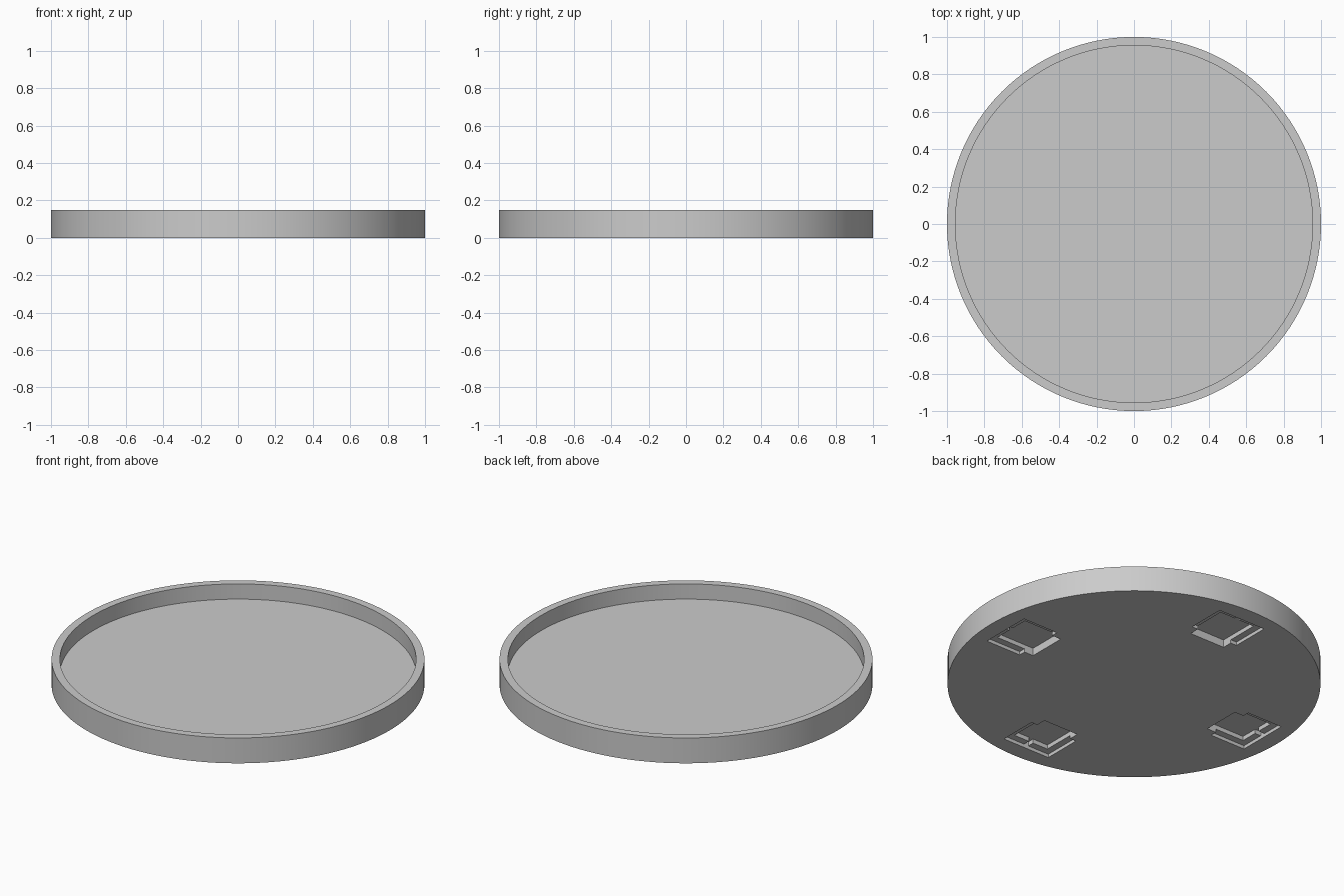
import bpy
import bmesh
import math
from mathutils import Matrix, Vector

cube = bpy.data.objects.get("Cube")
if cube:
    bpy.data.objects.remove(cube, do_unlink=True)

SIDES = 128
HEIGHT, FLOOR = 0.15, 0.06
OUTER, INNER = 1.0, 0.955


def make_object(name, bm):
    mesh = bpy.data.meshes.new(name)
    bmesh.ops.recalc_face_normals(bm, faces=bm.faces)
    bm.to_mesh(mesh)
    bm.free()
    obj = bpy.data.objects.new(name, mesh)
    bpy.context.collection.objects.link(obj)
    return obj


def pocket_cutter(name, r_in, r_out, half_width, depth):
    """Four boxes, one on each side of the base, reaching up to the depth."""
    bm = bmesh.new()
    below = 0.1
    size = Vector((r_out - r_in, 2 * half_width, depth + below))
    centre = Vector(((r_in + r_out) / 2, 0, (depth - below) / 2))
    for k in range(4):
        matrix = (Matrix.Rotation(k * math.pi / 2, 4, "Z")
                  @ Matrix.Translation(centre) @ Matrix.Diagonal(size.to_4d()))
        bmesh.ops.create_cube(bm, size=1, matrix=matrix)
    obj = make_object(name, bm)
    obj.hide_render = True
    return obj


# Round tray: a profile spun around the z axis
profile = [(0, 0), (OUTER, 0), (OUTER, HEIGHT), (INNER, HEIGHT), (INNER, FLOOR), (0, FLOOR)]
bm = bmesh.new()
verts = [bm.verts.new((r, 0, z)) for r, z in profile]
edges = [bm.edges.new(pair) for pair in zip(verts, verts[1:])]
bmesh.ops.spin(bm, geom=verts + edges, cent=(0, 0, 0), axis=(0, 0, 1),
               angle=math.tau, steps=SIDES, use_merge=True)
bmesh.ops.remove_doubles(bm, verts=bm.verts, dist=0.0001)
flat = [e for e in bm.edges if len(e.link_faces) == 2
        and any(v.co.xy.length < 0.001 for v in e.verts)]
bmesh.ops.dissolve_edges(bm, edges=flat, use_verts=True)
tray = make_object("round_tray", bm)

# Stepped pockets in the underside: wide ledge, deep seat and small outer notch
cutters = [
    pocket_cutter("wide_ledge_cutter", 0.67, 0.90, 0.155, 0.02),
    pocket_cutter("deep_seat_cutter", 0.61, 0.86, 0.115, 0.045),
    pocket_cutter("notch_cutter", 0.85, 0.90, 0.015, 0.045),
]
bpy.ops.object.select_all(action="DESELECT")
tray.select_set(True)
bpy.context.view_layer.objects.active = tray
for cutter in cutters:
    mod = tray.modifiers.new(cutter.name, "BOOLEAN")
    mod.operation = "DIFFERENCE"
    mod.solver = "EXACT"
    mod.object = cutter
    bpy.ops.object.modifier_apply(modifier=mod.name)
for cutter in cutters:
    bpy.data.objects.remove(cutter, do_unlink=True)

bpy.ops.object.shade_smooth_by_angle(angle=math.radians(30))

# Plain light grey
grey = bpy.data.materials.new("light_grey")
grey.use_nodes = True
colour = (0.6, 0.6, 0.6, 1)
grey.diffuse_color = colour
grey.node_tree.nodes["Principled BSDF"].inputs["Base Color"].default_value = colour
tray.data.materials.clear()
tray.data.materials.append(grey)
